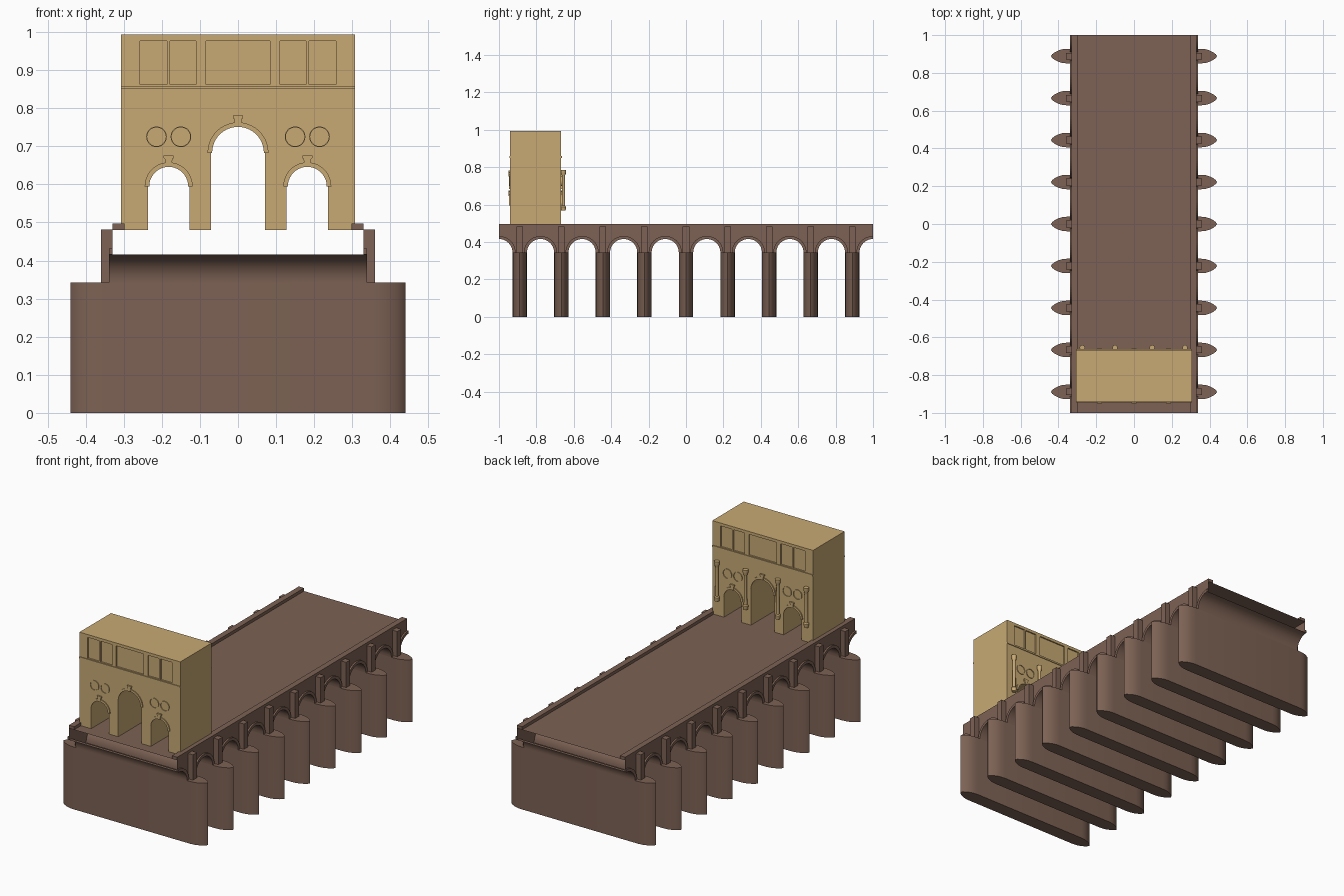
import bpy, bmesh
from math import pi, sin, cos
from mathutils import Matrix

if "Cube" in bpy.data.objects:
    bpy.data.objects.remove(bpy.data.objects["Cube"])


def material(name, rgb):
    m = bpy.data.materials.new(name)
    m.diffuse_color = (*rgb, 1)
    m.use_nodes = True
    m.node_tree.nodes["Principled BSDF"].inputs["Base Color"].default_value = m.diffuse_color
    return m


BROWN = material("brown_stone", (0.205, 0.122, 0.089))
SAND = material("sandstone", (0.58, 0.40, 0.175))

BAY = 2 / 9                     # pier spacing
PIER_H, HALF_T = 0.343, 0.0385  # pier height, half thickness
RAD = BAY / 2 - HALF_T          # bridge arch radius
DECK, TOP = 0.48, 0.497
WX = 0.33                       # side wall x


def finish(name, bm, mat, smooth=False, fix=True):
    if fix:
        bmesh.ops.recalc_face_normals(bm, faces=bm.faces)
    me = bpy.data.meshes.new(name)
    bm.to_mesh(me)
    bm.free()
    me.materials.append(mat)
    ob = bpy.data.objects.new(name, me)
    bpy.context.collection.objects.link(ob)
    if smooth:
        bpy.context.view_layer.objects.active = ob
        ob.select_set(True)
        bpy.ops.object.shade_smooth_by_angle(angle=0.6)
        ob.select_set(False)
    return ob


PLANES = {"xz": lambda a, b, d: (a, d, b),
          "yz": lambda a, b, d: (d, a, b),
          "xy": lambda a, b, d: (a, b, d)}


def prism(bm, pts, d0, d1, plane):
    """Extrude a closed 2D outline from d0 to d1."""
    f = PLANES[plane]
    lo = [bm.verts.new(f(a, b, d0)) for a, b in pts]
    hi = [bm.verts.new(f(a, b, d1)) for a, b in pts]
    bm.faces.new(lo)
    bm.faces.new(hi[::-1])
    for i in range(len(pts)):
        j = (i + 1) % len(pts)
        bm.faces.new((lo[i], lo[j], hi[j], hi[i]))


def box(bm, x0, x1, y0, y1, z0, z1):
    prism(bm, [(x0, y0), (x1, y0), (x1, y1), (x0, y1)], z0, z1, "xy")


def arc(c, z, r, a0=pi, a1=0.0, n=20):
    return [(c + r * cos(a0 + (a1 - a0) * i / n), z + r * sin(a0 + (a1 - a0) * i / n))
            for i in range(n + 1)]


def strip(bm, rows):
    """Open sheet between successive pairs of points."""
    vs = [(bm.verts.new(p), bm.verts.new(q)) for p, q in rows]
    for (a, b), (c, d) in zip(vs, vs[1:]):
        bm.faces.new((a, c, d, b))


# ---- bridge piers with pointed cutwaters
nose = [(0.355, HALF_T), (0.38, 0.036), (0.40, 0.030), (0.42, 0.020), (0.433, 0.010)]
half = [(x, -y) for x, y in nose] + [(0.44, 0)] + nose[::-1]
pier_y = [BAY * (k - 4) for k in range(9)]
bm = bmesh.new()
for y in pier_y:
    prism(bm, [(a, y + b) for a, b in half] + [(-a, y - b) for a, b in half], 0, PIER_H, "xy")
finish("bridge_piers", bm, BROWN, smooth=True)

# ---- pilasters above the piers
bm = bmesh.new()
for y in pier_y:
    for s in (-1, 1):
        box(bm, *sorted((s * WX, s * 0.36)), y - 0.0175, y + 0.0175, PIER_H, DECK + 0.002)
finish("pilasters", bm, BROWN)

# ---- arch centres, with half arches at both ends
spans = []
for k in range(10):
    spans.append((-1 + BAY * k, pi / 2 if k == 0 else pi, pi / 2 if k == 9 else 0.0))
path = [p for c, a0, a1 in spans for p in arc(c, PIER_H, RAD, a0, a1)]

# ---- side walls and vaults as thin sheets
for s, name in ((-1, "left_wall"), (1, "right_wall")):
    bm = bmesh.new()
    strip(bm, [((s * WX, y, z), (s * WX, y, DECK)) for y, z in path])
    finish(name, bm, BROWN)
bm = bmesh.new()
strip(bm, [((-0.338, y, z), (0.338, y, z)) for y, z in path])
finish("arch_vaults", bm, BROWN, smooth=True)

# ---- projecting rings around the bridge arches
bm = bmesh.new()
for c, a0, a1 in spans:
    ring = arc(c, PIER_H, RAD + 0.016, a0, a1) + arc(c, PIER_H, RAD, a1, a0)
    for s in (-1, 1):
        prism(bm, ring, s * WX, s * 0.339, "yz")
finish("bridge_arch_rings", bm, BROWN)

# ---- deck and curbs
bm = bmesh.new()
strip(bm, [((-WX, -1, DECK), (-WX, 1, DECK)), ((WX, -1, DECK), (WX, 1, DECK))])
finish("deck", bm, BROWN)
bm = bmesh.new()
for s in (-1, 1):
    box(bm, *sorted((s * 0.298, s * WX)), -1, 1, DECK, TOP)
finish("curbs", bm, BROWN)

# ---- gate body with three arched passages
GX, GY0, GY1, GTOP = 0.307, -0.941, -0.667, 0.993
DOORS = [(-0.182, 0.595, 0.054), (0, 0.683, 0.071), (0.182, 0.595, 0.054)]
outline = [(-GX, GTOP), (-GX, DECK)]
for c, z, r in DOORS:
    outline += [(c - r, DECK)] + arc(c, z, r, n=24) + [(c + r, DECK)]
outline += [(GX, DECK), (GX, GTOP)]
bm = bmesh.new()
prism(bm, outline, GY0, GY1, "xz")
gate = finish("gate_body", bm, SAND)

# recessed attic panels
bm = bmesh.new()
for x0, x1 in ((-0.257, -0.187), (-0.179, -0.110), (-0.084, 0.084), (0.110, 0.179), (0.187, 0.257)):
    for y in (GY0, GY1):
        box(bm, x0, x1, y - 0.007, y + 0.007, 0.862, 0.977)
cutter = finish("panel_cutter", bm, SAND)
cutter.hide_render = True
mod = gate.modifiers.new("panels", "BOOLEAN")
mod.operation, mod.solver, mod.object = "DIFFERENCE", "EXACT", cutter
bpy.context.view_layer.objects.active = gate
bpy.ops.object.modifier_apply(modifier=mod.name)
bpy.data.objects.remove(cutter)

# ---- facade trim on both faces: cornice, arch surrounds, keystones, roundels
bm_c, bm_a, bm_k, bm_r = (bmesh.new() for _ in range(4))
for y, s in ((GY0, -1), (GY1, 1)):
    box(bm_c, -GX, GX, *sorted((y, y + s * 0.004)), 0.850, 0.859)
    for c, z, r in DOORS:
        R = r + 0.009
        ring = arc(c, z, R) + arc(c, z, r - 0.003, 0, pi)
        prism(bm_a, ring, y - s * 0.002, y + s * 0.005, "xz")
        t = z + r
        prism(bm_k, [(c - 0.007, t - 0.003), (c + 0.007, t - 0.003), (c + 0.010, t + 0.018),
                     (c + 0.013, t + 0.020), (c + 0.013, t + 0.027), (c - 0.013, t + 0.027),
                     (c - 0.013, t + 0.020), (c - 0.010, t + 0.018)],
              y - s * 0.002, y + s * 0.008, "xz")
    for x in (-0.214, -0.150, 0.150, 0.214):
        o = arc(x, 0.725, 0.027, 0, 2 * pi, 28)[:-1]
        i = arc(x, 0.725, 0.0245, 0, 2 * pi, 28)[:-1]
        f = PLANES["xz"]
        loops = [[bm_r.verts.new(f(a, b, d)) for a, b in pts]
                 for pts, d in ((o, y), (o, y + s * 0.004), (i, y + s * 0.004), (i, y))]
        for k in range(4):
            A, B = loops[k], loops[(k + 1) % 4]
            for n in range(28):
                m = (n + 1) % 28
                bm_r.faces.new((A[n], A[m], B[m], B[n]))
finish("cornice", bm_c, SAND)
finish("gate_arch_rings", bm_a, SAND)
finish("keystones", bm_k, SAND)
finish("roundels", bm_r, SAND)

# ---- engaged columns on the back face, turned from a profile
profile = [(0.0, 0.567), (0.012, 0.567), (0.012, 0.574), (0.014, 0.580), (0.014, 0.588),
           (0.009, 0.594), (0.008, 0.750), (0.009, 0.756), (0.014, 0.770), (0.014, 0.785), (0.0, 0.785)]
bm = bmesh.new()
for x in (-0.274, -0.101, 0.096, 0.27):
    vs = [bm.verts.new((x + r, -0.655, z)) for r, z in profile]
    es = [bm.edges.new(p) for p in zip(vs, vs[1:])]
    bmesh.ops.spin(bm, geom=vs + es, cent=(x, -0.655, 0), axis=(0, 0, 1), angle=2 * pi, steps=16)
bmesh.ops.remove_doubles(bm, verts=bm.verts, dist=0.0002)
finish("columns", bm, SAND, smooth=True)
